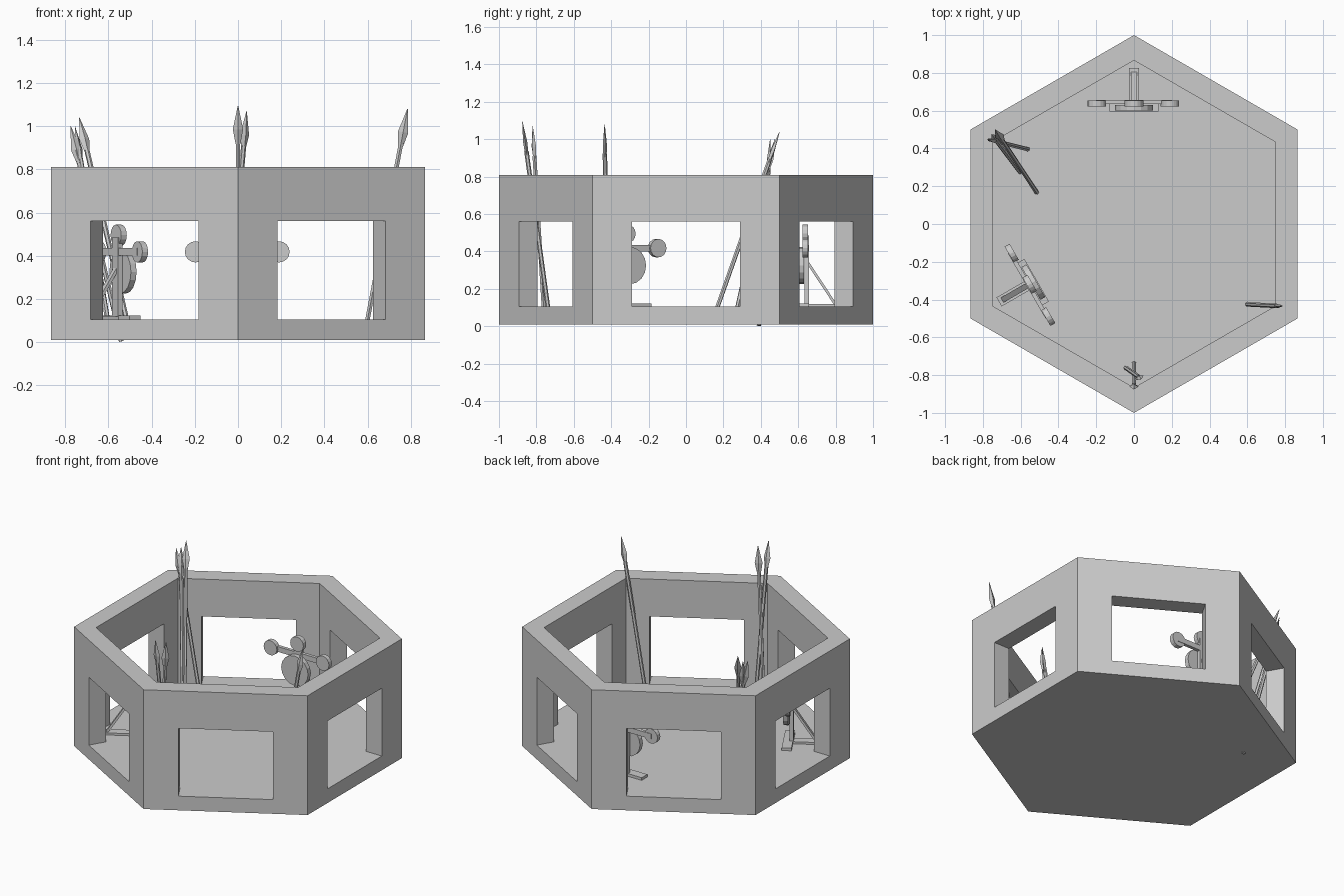
import bpy, bmesh, math
from mathutils import Vector, Matrix

if "Cube" in bpy.data.objects:
    bpy.data.objects.remove(bpy.data.objects["Cube"])

R_OUT, AP_OUT, AP_IN = 1.0, 0.866, 0.75
ZB, ZF, ZW, ZT = 0.01, 0.105, 0.56, 0.81   # base, floor, window top, wall top
HW = 0.288                                 # window half width


def finish(bm, name):
    bmesh.ops.remove_doubles(bm, verts=bm.verts, dist=1e-4)
    bmesh.ops.recalc_face_normals(bm, faces=bm.faces)
    me = bpy.data.meshes.new(name)
    bm.to_mesh(me)
    bm.free()
    ob = bpy.data.objects.new(name, me)
    bpy.context.collection.objects.link(ob)
    return ob


# Hexagonal room: floor, walls and a window opening in each side
def room():
    bm = bmesh.new()

    def face(pts):
        bm.faces.new([bm.verts.new(p) for p in pts])

    floor, base = [], []
    for k in range(6):
        ang = math.radians(60 * k)
        n = Vector((math.cos(ang), math.sin(ang), 0))
        t = Vector((-n.y, n.x, 0))

        def row(ap):
            h = ap * math.tan(math.pi / 6)
            return [n * ap + t * s for s in (-h, -HW, HW, h)]
        out, inn = row(AP_OUT), row(AP_IN)
        up = lambda p, z: (p.x, p.y, z)
        for pts, levels in ((out, (ZB, ZF, ZW, ZT)), (inn, (ZF, ZW, ZT))):
            for z0, z1 in zip(levels, levels[1:]):
                for i in range(3):
                    if i == 1 and z0 == ZF:
                        continue            # window opening
                    a, b = pts[i], pts[i + 1]
                    face([up(a, z0), up(b, z0), up(b, z1), up(a, z1)])
        # wall top, sill and lintel
        for i in range(3):
            face([up(p, ZT) for p in (out[i], out[i + 1], inn[i + 1], inn[i])])
        for z in (ZF, ZW):
            face([up(p, z) for p in (out[1], out[2], inn[2], inn[1])])
        # jambs
        for i in (1, 2):
            face([up(out[i], ZF), up(inn[i], ZF), up(inn[i], ZW), up(out[i], ZW)])
        floor += [up(p, ZF) for p in inn[:3]]
        base += [up(p, ZB) for p in out[:3]]
    face(floor)
    face(base)
    return finish(bm, "hexagonal_room")


def box(bm, size, loc, rot=Matrix()):
    m = Matrix.Translation(loc) @ rot @ Matrix.Diagonal((*size, 1))
    bmesh.ops.create_cube(bm, size=1, matrix=m)


def disc(bm, r, depth, loc):
    m = Matrix.Translation(loc) @ Matrix.Rotation(math.pi / 2, 4, 'X')
    bmesh.ops.create_cone(bm, cap_ends=True, segments=16, radius1=r,
                          radius2=r, depth=depth, matrix=m)


# Practice target facing -y: stand, crossbar, body disc and three small discs
def target(name, angle):
    bm = bmesh.new()
    box(bm, (0.055, 0.025, 0.38), (0, 0.645, 0.295))
    box(bm, (0.40, 0.022, 0.035), (0, 0.645, 0.418))
    box(bm, (0.26, 0.06, 0.018), (0, 0.625, 0.114))
    box(bm, (0.055, 0.18, 0.014), (0, 0.735, 0.112))
    a, b = Vector((0, 0.645, 0.35)), Vector((0, 0.80, 0.115))
    d = b - a
    box(bm, (0.03, 0.014, d.length), (a + b) / 2,
        Matrix.Rotation(math.atan2(d.y, -d.z), 4, 'X'))
    disc(bm, 0.10, 0.03, (0, 0.615, 0.325))
    for x, z in ((-0.197, 0.418), (0.19, 0.418), (0, 0.495)):
        disc(bm, 0.049, 0.03, (x, 0.638, z))
    ob = finish(bm, name)
    ob.rotation_euler.z = math.radians(angle)


# Spear: thin shaft and flat diamond head
def spear(name, foot, tip, turn=0):
    foot, tip = Vector(foot), Vector(tip)
    d = tip - foot
    L = d.length
    bm = bmesh.new()
    bmesh.ops.create_cone(bm, cap_ends=True, segments=6, radius1=0.012,
                          radius2=0.012, depth=L - 0.16,
                          matrix=Matrix.Translation((0, 0, (L - 0.16) / 2)))
    rings = []
    for w, t, z in ((0.011, 0.009, L - 0.18), (0.024, 0.011, L - 0.11),
                    (0.001, 0.001, L)):
        rings.append([bm.verts.new(p) for p in
                      ((w, 0, z), (0, t, z), (-w, 0, z), (0, -t, z))])
    for lo, hi in zip(rings, rings[1:]):
        for i in range(4):
            j = (i + 1) % 4
            bm.faces.new((lo[i], lo[j], hi[j], hi[i]))
    bm.faces.new(rings[0][::-1])
    bm.faces.new(rings[-1])
    q = Vector((0, 0, 1)).rotation_difference(d)
    m = Matrix.Translation(foot) @ q.to_matrix().to_4x4() \
        @ Matrix.Rotation(math.radians(turn), 4, 'Z')
    bmesh.ops.transform(bm, matrix=m, verts=bm.verts)
    finish(bm, name)


room()
target("back_target", 0)
target("left_target", 120)

spear("front_spear_a", (0, -0.735, 0.08), (0, -0.875, 1.095))
spear("front_spear_b", (-0.045, -0.76, 0.08), (0.04, -0.82, 1.07), 30)
spear("right_spear", (0.595, -0.425, 0.08), (0.785, -0.435, 1.08))
spear("left_spear_a", (-0.51, 0.16, 0.08), (-0.735, 0.50, 1.04), 20)
spear("left_spear_b", (-0.54, 0.39, 0.004), (-0.775, 0.45, 1.0), 10)
spear("left_spear_c", (-0.60, 0.27, 0.08), (-0.755, 0.475, 1.0), 45)
